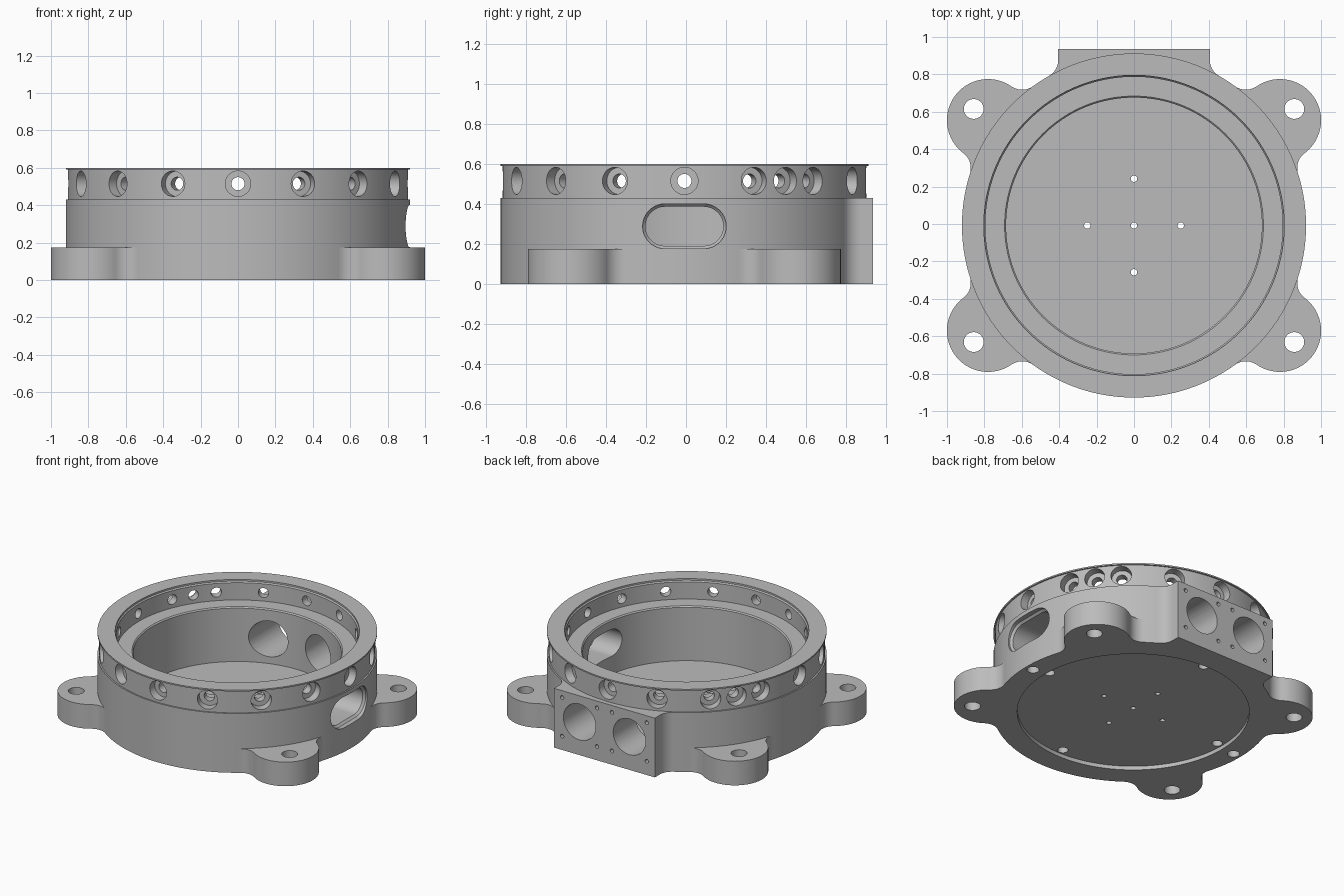
import bpy, bmesh, math
from math import sin, cos, pi, radians, hypot, atan2, acos, sqrt
from mathutils import Matrix, Vector

if "Cube" in bpy.data.objects:
    bpy.data.objects.remove(bpy.data.objects["Cube"])

grey = bpy.data.materials.new("machined grey")
grey.use_nodes = True
grey.diffuse_color = (0.5, 0.5, 0.5, 1)
grey.node_tree.nodes["Principled BSDF"].inputs["Base Color"].default_value = (0.5, 0.5, 0.5, 1)

R = 0.92            # housing radius
BODY_TOP = 0.43
EAR_TOP = 0.175
FILLET = 0.1


def loft(bm, rings, closed=False, matrix=Matrix()):
    """Skin a row of equal-length rings; cap the ends, or wrap into a torus."""
    rows = [[bm.verts.new(matrix @ Vector(p)) for p in ring] for ring in rings]
    pairs = list(zip(rows, rows[1:])) + ([(rows[-1], rows[0])] if closed else [])
    for a, b in pairs:
        for i in range(len(a)):
            j = (i + 1) % len(a)
            bm.faces.new((a[i], a[j], b[j], b[i]))
    if not closed:
        bm.faces.new(rows[0][::-1])
        bm.faces.new(rows[-1])


def turned(bm, profile, sides, closed=False, matrix=Matrix()):
    """Turn (radius, height) points around z."""
    turn = [2 * pi * i / sides for i in range(sides)]
    loft(bm, [[(r * cos(t), r * sin(t), z) for t in turn] for r, z in profile], closed, matrix)


def prism(bm, outline, z0, z1):
    loft(bm, [[(x, y, z) for x, y in outline] for z in (z0, z1)])


def drill(bm, x, y, r, z0, z1, sides=32):
    turned(bm, [(r, z0), (r, z1)], sides, matrix=Matrix.Translation((x, y, 0)))


def arc(cx, cy, r, a0, a1, n):
    return [(cx + r * cos(a0 + (a1 - a0) * i / n), cy + r * sin(a0 + (a1 - a0) * i / n))
            for i in range(n + 1)]


def make(name, bm):
    bmesh.ops.recalc_face_normals(bm, faces=bm.faces)
    mesh = bpy.data.meshes.new(name)
    bm.to_mesh(mesh)
    bm.free()
    mesh.materials.append(grey)
    obj = bpy.data.objects.new(name, mesh)
    bpy.context.collection.objects.link(obj)
    return obj


def combine(obj, other, operation):
    mod = obj.modifiers.new(operation.lower(), "BOOLEAN")
    mod.operation, mod.object, mod.solver = operation, other, "EXACT"
    bpy.context.view_layer.objects.active = obj
    bpy.ops.object.modifier_apply(modifier=mod.name)
    bpy.data.objects.remove(other)


# Ring housing: turned wall with flange, neck, inner ledge and bottom recess
bm = bmesh.new()
turned(bm, [(R, 0), (R, BODY_TOP), (0.91, BODY_TOP), (0.91, 0.59), (R, 0.59), (R, 0.6),
            (0.803, 0.6), (0.803, 0.588), (0.795, 0.58), (0.795, 0.455), (0.692, 0.455),
            (0.684, 0.447), (0.684, 0.06), (0.763, 0.06), (0.763, 0)], 160, closed=True)
housing = make("ring_housing", bm)

# Mounting ears: round lobes blended into the wall by concave fillets
LOBE, DIST, EAR_ANGLE = 0.22, 0.962, radians(35.8)
a, b = R + FILLET, LOBE + FILLET
swing = acos((a * a + DIST * DIST - b * b) / (2 * a * DIST))
fx, fy = a * cos(swing), a * sin(swing)
lobe_end = atan2(fy, fx - DIST)
half = [(0.9 * cos(swing), 0.9 * sin(swing))]
half += arc(fx, fy, FILLET, swing + pi, lobe_end + pi, 10)
half = half + arc(DIST, 0, LOBE, lobe_end, 0, 24)[1:]
ear = half + [(x, -y) for x, y in half[-2::-1]]
ca, sa = cos(EAR_ANGLE), sin(EAR_ANGLE)
ear = [(x * ca - y * sa, x * sa + y * ca) for x, y in ear]
bm = bmesh.new()
for sx in (-1, 1):
    for sy in (-1, 1):
        prism(bm, [(sx * x, sy * y) for x, y in ear], 0, EAR_TOP)
combine(housing, make("mounting_ears", bm), "UNION")

# Connector block at the back, with filleted flanks
BLOCK_X, BLOCK_Y = 0.405, 0.943
cx = BLOCK_X + FILLET
cy = sqrt(a * a - cx * cx)
side = [(BLOCK_X, BLOCK_Y)] + arc(cx, cy, FILLET, pi, atan2(cy, cx) + pi, 10)
side.append((cx * 0.9 / a, cy * 0.9 / a))
bm = bmesh.new()
prism(bm, side + [(-x, y) for x, y in side[::-1]], 0, BODY_TOP)
combine(housing, make("connector_block", bm), "UNION")

# Everything drilled or milled out of the housing
bm = bmesh.new()
for k in list(range(16)) + [1.5, 6.5]:      # counterbored screw holes round the neck
    spin = Matrix.Rotation(k * pi / 8, 4, "Z") @ Matrix.Rotation(pi / 2, 4, "Y")
    turned(bm, [(0.035, 0.74), (0.035, 0.85), (0.068, 0.85), (0.068, 1)], 32,
           matrix=Matrix.Translation((0, 0, 0.515)) @ spin)
for sx in (-1, 1):
    for sy in (-1, 1):
        drill(bm, sx * 0.857, sy * 0.623, 0.053, -0.1, 0.3)
    drill(bm, sx * 0.86, 0, 0.04, -0.1, 0.1)
    drill(bm, sx * 0.72, 0, 0.035, 0.03, 0.12)
    drill(bm, 0, sx * 0.72, 0.035, 0.03, 0.12)

# Two round ports in the block, each with four small screw holes
to_back = Matrix.Rotation(-pi / 2, 4, "X")
for sx in (-1, 1):
    turned(bm, [(0.13, 0.45), (0.13, 1.1)], 48,
           matrix=Matrix.Translation((sx * 0.2, 0, 0.24)) @ to_back)
    for dx in (-0.14, 0.14):
        for dz in (-0.14, 0.14):
            turned(bm, [(0.014, 0.86), (0.014, 1)], 16,
                   matrix=Matrix.Translation((sx * 0.2 + dx, 0, 0.24 + dz)) @ to_back)


# Oblong side window with a bevelled rim
def stadium(x, r):
    pts = arc(0.097, 0, r, -pi / 2, pi / 2, 20) + arc(-0.097, 0, r, pi / 2, 3 * pi / 2, 20)
    return [(x, y, 0.288 + z) for y, z in pts]


loft(bm, [stadium(0.6, 0.098), stadium(0.87, 0.098), stadium(0.885, 0.112), stadium(1.1, 0.112)])
combine(housing, make("housing_cutters", bm), "DIFFERENCE")

# Base plate set into the bottom recess, with its small holes
bm = bmesh.new()
turned(bm, [(0.763, 0.028), (0.763, 0.06)], 160)
plate = make("base_plate", bm)
bm = bmesh.new()
drill(bm, 0, 0, 0.017, -0.1, 0.2, 20)
for i in range(4):
    c, s = cos(i * pi / 2), sin(i * pi / 2)
    drill(bm, 0.25 * c, 0.25 * s, 0.017, -0.1, 0.2, 20)
    drill(bm, 0.72 * c, 0.72 * s, 0.035, -0.1, 0.2)
combine(plate, make("plate_cutters", bm), "DIFFERENCE")

# Smooth the turned faces and centre the model
for obj in (housing, plate):
    obj.location.y = -0.008
    bpy.ops.object.select_all(action="DESELECT")
    obj.select_set(True)
    bpy.context.view_layer.objects.active = obj
    bpy.ops.object.shade_smooth_by_angle(angle=radians(30))
